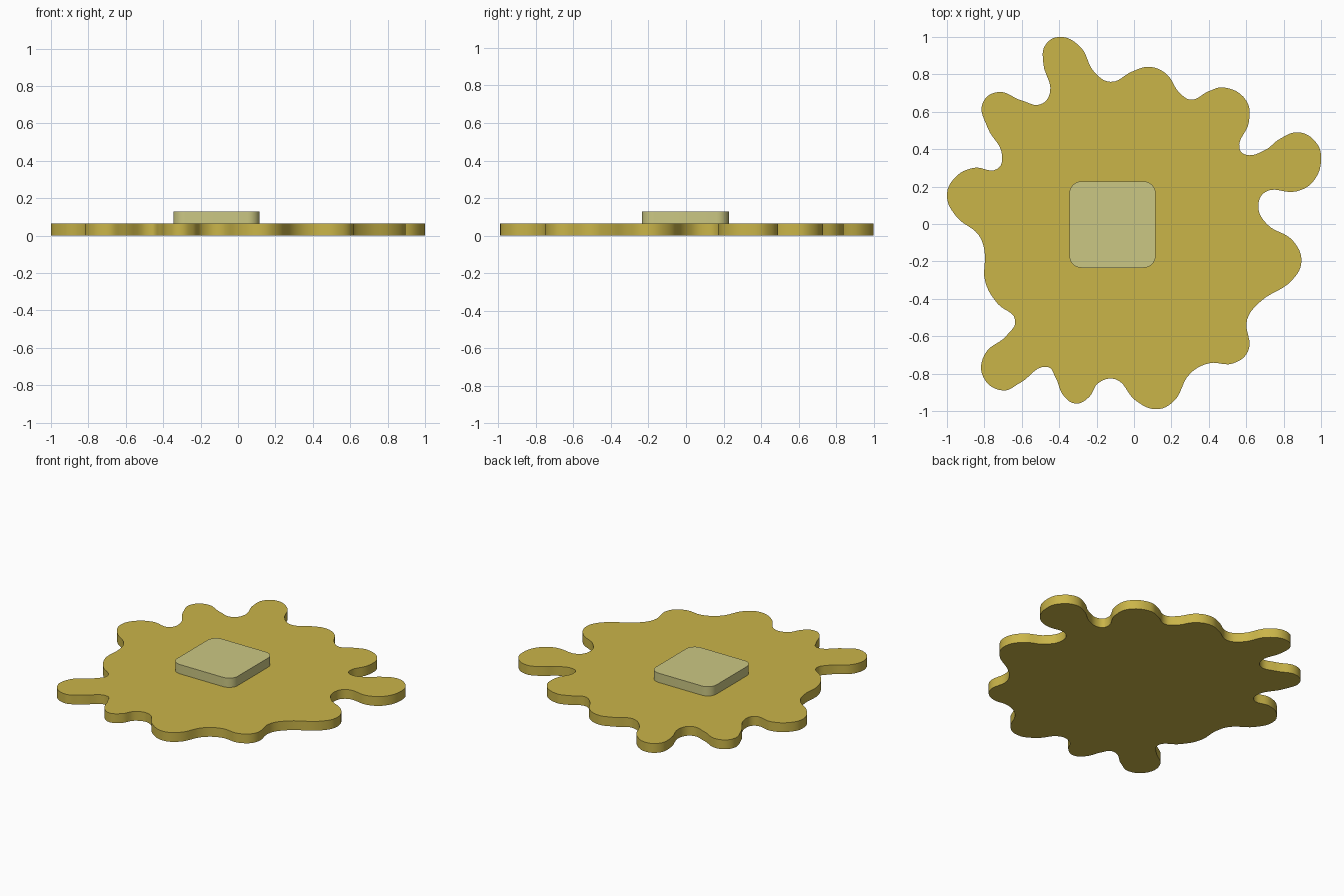
import bpy, math

if "Cube" in bpy.data.objects:
    bpy.data.objects.remove(bpy.data.objects["Cube"])

T = 0.064  # thickness of each layer


def material(name, color):
    m = bpy.data.materials.new(name)
    m.diffuse_color = (*color, 1)
    m.use_nodes = True
    m.node_tree.nodes["Principled BSDF"].inputs["Base Color"].default_value = m.diffuse_color
    return m


def slab(name, points, z, mat, kind, res):
    """Extruded flat outline, from z up to z + T."""
    cu = bpy.data.curves.new(name, 'CURVE')
    cu.dimensions = '2D'
    cu.fill_mode = 'BOTH'
    cu.extrude = T / 2
    cu.resolution_u = res
    s = cu.splines.new('BEZIER')
    s.bezier_points.add(len(points) - 1)
    for bp, (x, y) in zip(s.bezier_points, points):
        bp.co = (x, y, 0)
        bp.handle_left_type = bp.handle_right_type = kind
    s.use_cyclic_u = True
    ob = bpy.data.objects.new(name, cu)
    bpy.context.collection.objects.link(ob)
    ob.location.z = z + T / 2
    bpy.ops.object.select_all(action='DESELECT')
    ob.select_set(True)
    bpy.context.view_layer.objects.active = ob
    bpy.ops.object.convert(target='MESH')
    ob = bpy.context.object
    ob.data.materials.clear()
    ob.data.materials.append(mat)
    bpy.ops.object.shade_smooth_by_angle(angle=math.radians(35))
    return ob


# Splat: hand-drawn wavy outline, counterclockwise from the right-hand lobe
splat = [
    (1.0, .36), (.97, .44), (.88, .49), (.78, .455), (.70, .395), (.60, .37),
    (.565, .40), (.615, .55), (.60, .66), (.48, .73), (.40, .71), (.305, .665),
    (.245, .70), (.17, .805), (.08, .84), (-.01, .815), (-.125, .76),
    (-.21, .81), (-.29, .95), (-.40, 1.0), (-.475, .955), (-.485, .86),
    (-.45, .70), (-.50, .64), (-.60, .66), (-.73, .705), (-.81, .645),
    (-.785, .52), (-.705, .365), (-.73, .295), (-.86, .30), (-.96, .245),
    (-1.0, .15), (-.95, .04), (-.83, -.06), (-.80, -.14), (-.795, -.31),
    (-.73, -.425), (-.635, -.515), (-.68, -.595), (-.80, -.70), (-.805, -.82),
    (-.70, -.89), (-.61, -.85), (-.46, -.765), (-.42, -.82), (-.375, -.92),
    (-.31, -.96), (-.24, -.925), (-.19, -.85), (-.10, -.83), (.01, -.945),
    (.12, -.99), (.21, -.95), (.30, -.80), (.40, -.745), (.53, -.745),
    (.61, -.68), (.605, -.51), (.67, -.42), (.85, -.295), (.895, -.20),
    (.85, -.09), (.71, 0), (.665, .09), (.70, .17), (.87, .175), (.96, .23),
]
slab("splat_base", splat, 0, material("mustard yellow", (.59, .46, .066)), 'AUTO', 6)

# Butter pat: rounded square on top of the splat
cx, cy, h, r = -.115, -.003, .231, .065
pat = []
for k, (sx, sy) in enumerate([(1, 1), (-1, 1), (-1, -1), (1, -1)]):
    for i in range(9):
        a = math.pi / 2 * (k + i / 8)
        pat.append((cx + sx * (h - r) + r * math.cos(a),
                    cy + sy * (h - r) + r * math.sin(a)))
slab("raised_square", pat, T, material("pale butter", (.60, .575, .23)), 'VECTOR', 1)
